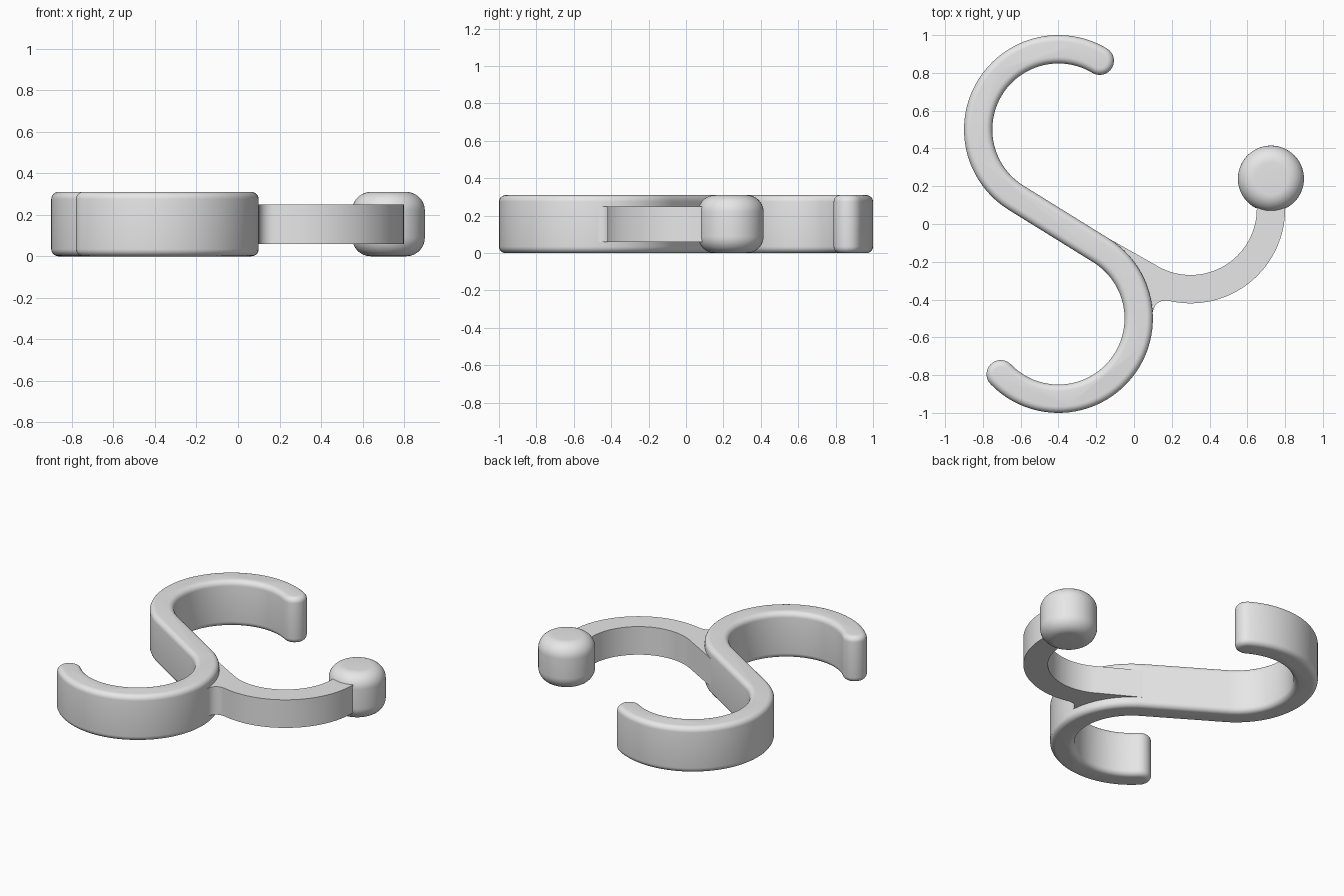
import bpy
import bmesh
from math import cos, sin, pi, radians, acos, degrees, atan2
from mathutils import Vector

if "Cube" in bpy.data.objects:
    bpy.data.objects.remove(bpy.data.objects["Cube"], do_unlink=True)

HEIGHT = 0.31
HALF = 0.075          # half width of the hook band
RING = 0.425          # centreline radius of both curls

grey = bpy.data.materials.new("plain_grey")
grey.use_nodes = True
grey.diffuse_color = (0.8, 0.8, 0.8, 1)
grey.node_tree.nodes["Principled BSDF"].inputs["Base Color"].default_value = (0.8, 0.8, 0.8, 1)


def arc(centre, radius, start, end, steps):
    """Points on an arc, angles in degrees."""
    angles = [radians(start + (end - start) * i / steps) for i in range(steps + 1)]
    return [Vector((centre[0] + radius * cos(a), centre[1] + radius * sin(a))) for a in angles]


def loft(name, layers):
    """Solid from matching closed outlines, each given as (outline, z)."""
    bm = bmesh.new()
    rings = [[bm.verts.new((p.x, p.y, z)) for p in outline] for outline, z in layers]
    count = len(rings[0])
    for low, high in zip(rings, rings[1:]):
        for i in range(count):
            j = (i + 1) % count
            bm.faces.new((low[i], low[j], high[j], high[i]))
    bm.faces.new(rings[0][::-1])
    bm.faces.new(rings[-1])
    bmesh.ops.recalc_face_normals(bm, faces=bm.faces)
    mesh = bpy.data.meshes.new(name)
    bm.to_mesh(mesh)
    bm.free()
    mesh.materials.append(grey)
    obj = bpy.data.objects.new(name, mesh)
    bpy.context.collection.objects.link(obj)
    bpy.ops.object.select_all(action="DESELECT")
    obj.select_set(True)
    bpy.context.view_layer.objects.active = obj
    bpy.ops.object.shade_smooth_by_angle(angle=radians(35))
    return obj


def rounded_levels(fillet, steps):
    """(inset, z) pairs for a wall with rounded top and bottom rims."""
    quarter = [pi / 2 * i / steps for i in range(steps + 1)]
    lower = [(fillet * (1 - sin(a)), fillet * (1 - cos(a))) for a in quarter]
    return lower + [(inset, HEIGHT - z) for inset, z in reversed(lower)]


# Centreline of the double hook: two curls joined by their crossing tangent
TOP, LOW = (-0.4, 0.5), (-0.4, -0.5)
touch = 270 - degrees(acos(2 * RING))
path = arc(TOP, RING, 59, touch, 48) + arc(LOW, RING, touch - 180, -136, 48)


def band_outline(half):
    """Outline of the centreline widened by half, with round ends."""
    left, right = [], []
    for i, p in enumerate(path):
        d = (path[min(i + 1, len(path) - 1)] - path[max(i - 1, 0)]).normalized()
        side = Vector((-d.y, d.x)) * half
        left.append(p + side)
        right.append(p - side)

    def cap(centre, first):
        start = degrees(atan2(first.y - centre.y, first.x - centre.x))
        return arc(centre, half, start, start - 180, 14)[1:-1]

    return left + cap(path[-1], left[-1]) + right[::-1] + cap(path[0], right[0])


loft("double_hook", [(band_outline(HALF - inset), z) for inset, z in rounded_levels(0.035, 6)])

# Side arm: flat curved slab blending into the hook
ARM = (0.3, 0.08)
blend = (0.165, -0.47)
arm = [Vector((-0.176, -0.139)), Vector((-0.137, -0.075))]
arm += arc(ARM, 0.35, 238, 363, 36)
arm += arc(ARM, 0.5, 2, -103.8, 36)
arm += arc(blend, 0.065, 76.2, 177, 10)
arm += [Vector((0.03, -0.47)), Vector((0.0, -0.35))]
loft("side_arm", [(arm, 0.06), (arm, 0.25)])

# Rounded knob at the end of the arm
loft("arm_knob", [(arc((0.725, 0.24), 0.175 - inset, 0, 354.375, 63), z)
                  for inset, z in rounded_levels(0.09, 10)])
